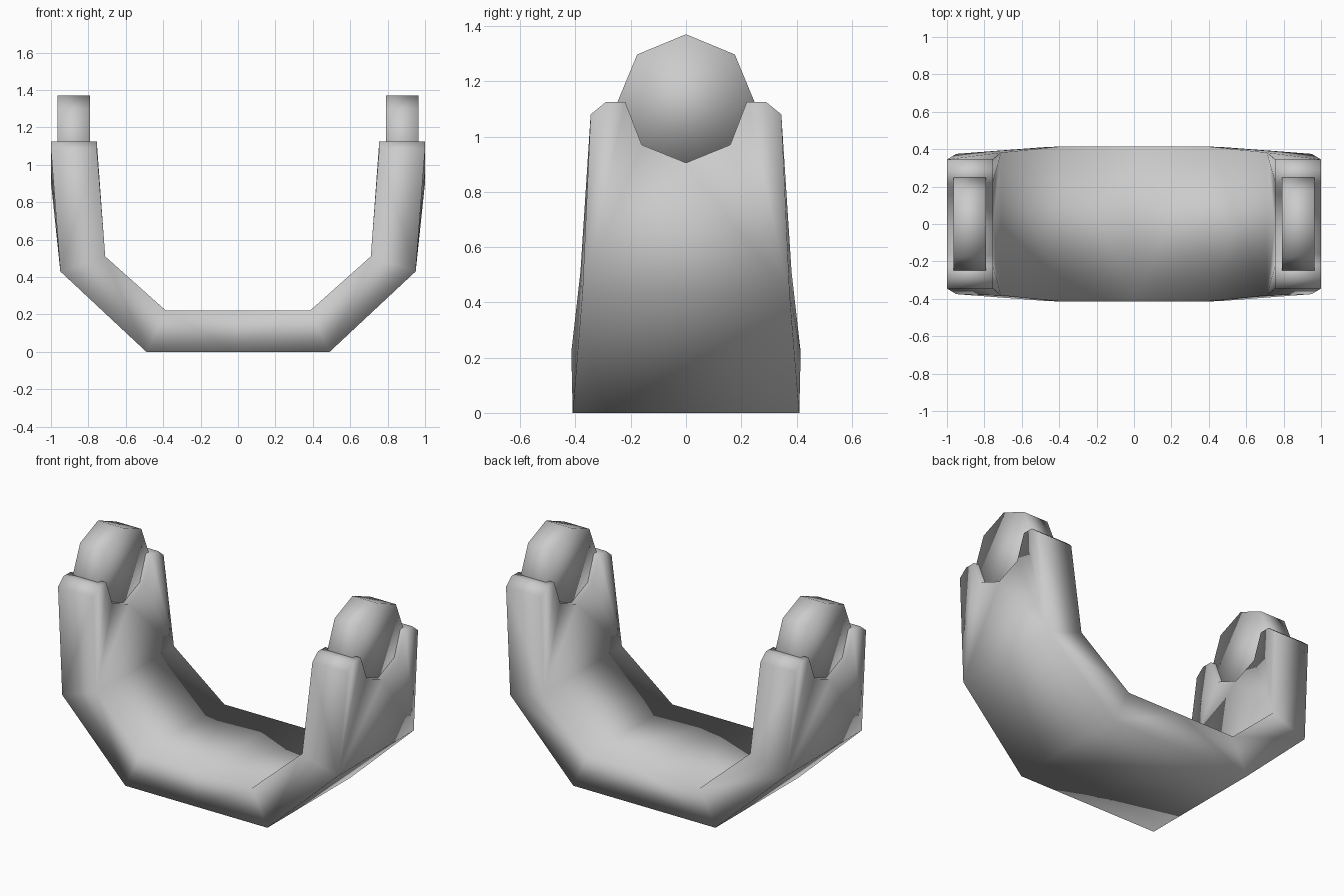
import bpy, bmesh, math
from mathutils import Matrix

if "Cube" in bpy.data.objects:
    bpy.data.objects.remove(bpy.data.objects["Cube"])


def finish(bm, name):
    bmesh.ops.recalc_face_normals(bm, faces=bm.faces)
    mesh = bpy.data.meshes.new(name)
    bm.to_mesh(mesh)
    bm.free()
    mesh.shade_smooth()
    obj = bpy.data.objects.new(name, mesh)
    bpy.context.collection.objects.link(obj)
    mod = obj.modifiers.new("mirror", 'MIRROR')
    mod.use_clip = True
    return obj


# notched arm end, front half: (half width in y, z)
TIP = [(0.345, 1.08), (0.29, 1.125), (0.22, 1.125), (0.16, 0.97)]


def skin(bm, path, tip_x):
    """One skin of the half U: path points are (x, half width, z)."""
    half = path + [(tip_x, w, z) for w, z in TIP]
    pts = [(x, -w, z) for x, w, z in half]
    pts.append((tip_x, 0, 0.905))
    pts += [(x, w, z) for x, w, z in reversed(half)]
    v = [bm.verts.new(p) for p in pts]
    n = len(v)
    for i in range(2):
        bm.faces.new((v[i], v[i + 1], v[n - 2 - i], v[n - 1 - i]))
    panel = bm.faces.new(v[2:n - 2])
    bmesh.ops.triangulate(bm, faces=[panel])
    return v


# U-shaped body: outer and inner skins joined along the rim
bm = bmesh.new()
outer = skin(bm, [(0, 0.41, 0), (0.49, 0.41, 0), (0.95, 0.375, 0.43)], 1.0)
inner = skin(bm, [(0, 0.415, 0.22), (0.385, 0.415, 0.22), (0.71, 0.382, 0.51)], 0.755)
for i in range(len(outer) - 1):
    bm.faces.new((outer[i], outer[i + 1], inner[i + 1], inner[i]))
finish(bm, "u_bracket")

# octagonal discs seated in the notches
bm = bmesh.new()
bmesh.ops.create_cone(bm, cap_ends=True, segments=8, radius1=0.25, radius2=0.25, depth=0.175,
                      matrix=Matrix.Translation((0.878, 0, 1.12)) @ Matrix.Rotation(math.pi / 2, 4, 'Y'))
finish(bm, "end_disc")
